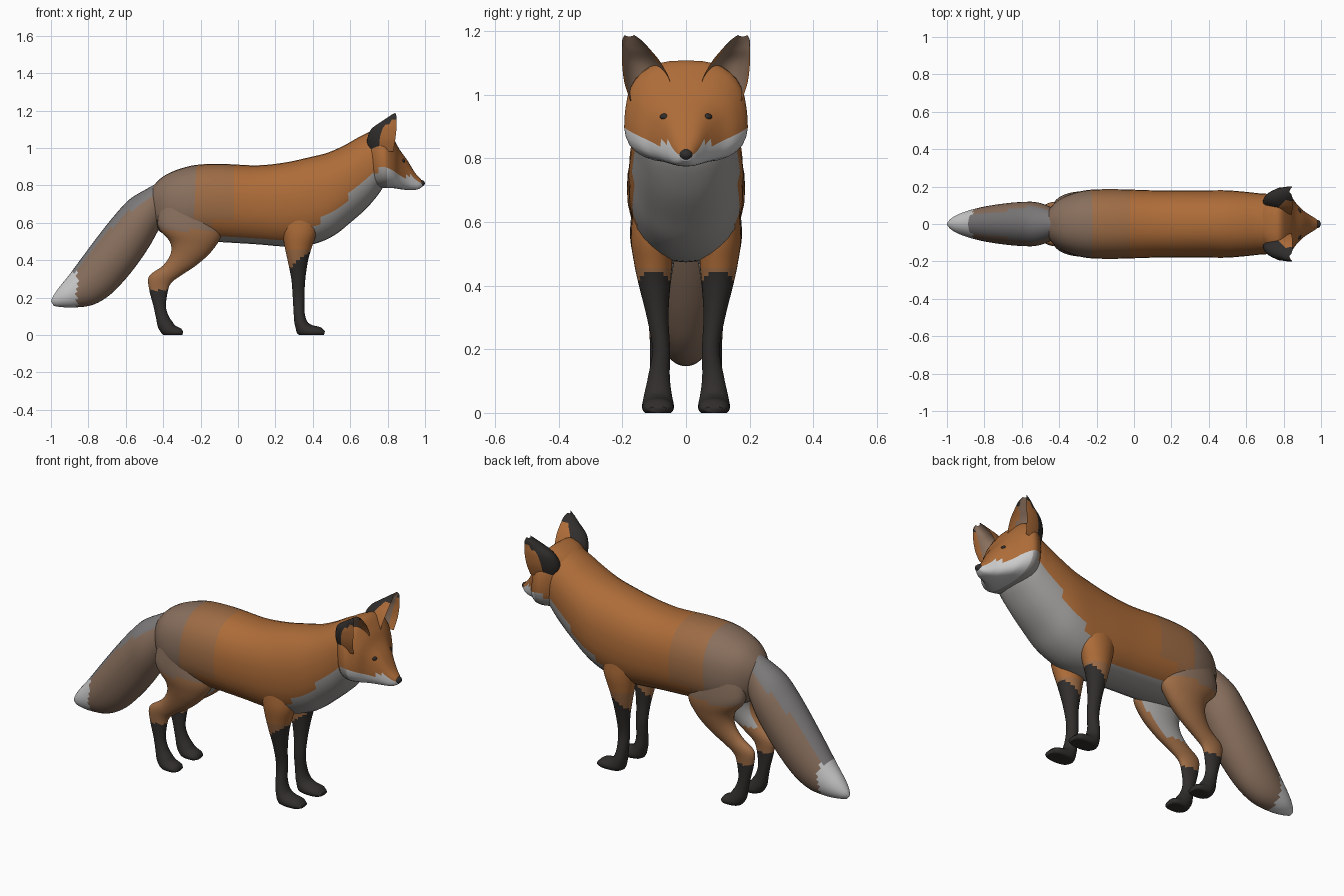
import bpy, bmesh, math
from mathutils import Vector

if "Cube" in bpy.data.objects:
    bpy.data.objects.remove(bpy.data.objects["Cube"])

COLOURS = {
    "orange": (0.42, 0.15, 0.04), "rust": (0.34, 0.15, 0.06), "brown": (0.25, 0.16, 0.11),
    "pale": (0.36, 0.35, 0.34), "white": (0.55, 0.54, 0.53), "grey": (0.20, 0.19, 0.19),
    "black": (0.03, 0.027, 0.025),
}
MATS = {}
for key, rgb in COLOURS.items():
    MATS[key] = bpy.data.materials.new("fur_" + key)
    MATS[key].diffuse_color = (*rgb, 1)
KEYS = list(COLOURS)


def finish(bm, name, paint):
    """Colour the faces, make the object and shade it smooth."""
    bmesh.ops.recalc_face_normals(bm, faces=bm.faces)
    bm.normal_update()
    for f in bm.faces:
        f.material_index = KEYS.index(paint(f.calc_center_median(), f.normal))
    mesh = bpy.data.meshes.new(name)
    bm.to_mesh(mesh)
    bm.free()
    for key in KEYS:
        mesh.materials.append(MATS[key])
    ob = bpy.data.objects.new(name, mesh)
    bpy.context.collection.objects.link(ob)
    bpy.ops.object.select_all(action="DESELECT")
    ob.select_set(True)
    bpy.context.view_layer.objects.active = ob
    bpy.ops.object.shade_smooth_by_angle(angle=math.radians(60))
    return ob


def spline(rows, steps=5):
    """Catmull-Rom interpolation of section rows."""
    ext = [rows[0]] + rows + [rows[-1]]
    out = []
    for p0, p1, p2, p3 in zip(ext, ext[1:], ext[2:], ext[3:]):
        for i in range(steps):
            t = i / steps
            out.append([0.5 * (2 * b + (c - a) * t + (2 * a - 5 * b + 4 * c - d) * t * t
                               + (3 * b - a - 3 * c + d) * t ** 3)
                        for a, b, c, d in zip(p0, p1, p2, p3)])
    return out + [list(rows[-1])]


def round_section(power=1.0, bias=0.0):
    def shape(t):
        c, s = math.cos(t), math.sin(t)
        v = math.copysign(abs(s) ** power, s)
        return math.copysign(abs(c) ** power, c) * (1 - bias * v), v
    return shape


def cup_section(t):
    s = math.sin(t)
    return math.cos(t), 1 - (1.25 * s if s > 0 else -2 * s)


def loft(name, rows, paint, shape=round_section(), side=1, ring=32):
    """Each row: edge point (x, z), opposite edge point (x, z), half width, y centre."""
    bm = bmesh.new()
    loops = []
    for ax, az, bx, bz, w, yc in spline(rows):
        loop = []
        for k in range(ring):
            u, v = shape(2 * math.pi * k / ring)
            h = (1 + v) / 2
            loop.append(bm.verts.new((bx + (ax - bx) * h, side * (yc + w * u),
                                      max(0, bz + (az - bz) * h))))
        loops.append(loop)
    for a, b in zip(loops, loops[1:]):
        for k in range(ring):
            j = (k + 1) % ring
            bm.faces.new((a[k], a[j], b[j], b[k]))
    bm.faces.new(loops[0])
    bm.faces.new(loops[-1])
    return finish(bm, name, paint)


def ball(name, loc, size, key):
    bm = bmesh.new()
    bmesh.ops.create_uvsphere(bm, u_segments=20, v_segments=12, radius=1)
    for v in bm.verts:
        v.co = Vector([p + q * s for p, q, s in zip(loc, v.co, size)])
    return finish(bm, name, lambda c, n: key)


# Torso and neck
def paint_body(c, n):
    if c.x > 0.40 and c.z < 0.60 + (c.x - 0.40) * 0.85 - 0.5 * max(0, abs(c.y) - 0.12):
        return "pale"
    if n.z < -0.75:
        return "pale"
    if c.x < -0.22:
        return "brown"
    return "rust" if c.x < 0.0 and c.z > 0.6 else "orange"


loft("body", [
    (-.475, .75, -.46, .64, .045, 0), (-.45, .80, -.43, .565, .095, 0),
    (-.38, .86, -.37, .53, .145, 0), (-.25, .905, -.27, .505, .18, 0),
    (-.10, .915, -.10, .497, .186, 0), (.10, .907, .10, .485, .18, 0),
    (.25, .922, .26, .473, .18, 0), (.38, .95, .40, .485, .18, 0),
    (.48, .975, .51, .53, .18, 0), (.57, 1.015, .60, .60, .173, 0),
    (.65, 1.06, .69, .68, .164, 0), (.72, 1.09, .76, .765, .155, 0),
    (.76, 1.08, .79, .82, .11, 0)], paint_body, round_section(0.88))


# Head and muzzle
def paint_head(c, n):
    if c.z < 0.80 + 0.45 * abs(c.y) or (c.x > .86 and n.z < 0.1 and c.z < .85):
        return "white" if c.x > .8 else "pale"
    return "orange"


loft("head", [
    (.66, 1.06, .70, .78, .11, 0), (.72, 1.095, .75, .785, .172, 0),
    (.78, 1.105, .79, .785, .192, 0), (.83, 1.05, .83, .785, .162, 0),
    (.865, .99, .865, .78, .112, 0), (.905, .935, .905, .775, .072, 0),
    (.945, .87, .94, .775, .047, 0), (.975, .835, .965, .78, .03, 0),
    (.992, .818, .985, .792, .014, 0)], paint_head, round_section(0.74, 0.09))
ball("nose", (.98, 0, .812), (.019, .021, .017), "black")

# Bushy tail
def paint_tail(c, n):
    if c.x < -.86 and c.z < .34:
        return "white"
    return "grey" if n.z > 0.45 else "brown"


loft("tail", [
    (-.40, .83, -.38, .62, .06, 0), (-.49, .78, -.425, .56, .095, 0),
    (-.58, .725, -.47, .48, .117, 0), (-.66, .64, -.53, .39, .118, 0),
    (-.74, .54, -.605, .295, .112, 0), (-.83, .42, -.69, .21, .10, 0),
    (-.90, .325, -.78, .16, .083, 0), (-.96, .25, -.88, .147, .058, 0),
    (-.99, .205, -.95, .15, .032, 0), (-1.0, .18, -.985, .156, .01, 0)], paint_tail)

# Legs, ears and eyes, mirrored across the body
FRONT_LEG = [
    (.43, .66, .21, .66, .055, .11), (.42, .55, .235, .55, .065, .108),
    (.395, .47, .25, .47, .06, .103), (.375, .40, .265, .40, .049, .099),
    (.36, .30, .285, .30, .034, .089), (.355, .20, .293, .20, .028, .078),
    (.356, .12, .298, .11, .034, .085), (.372, .07, .305, .05, .043, .088),
    (.40, .052, .33, -.005, .05, .088), (.44, .042, .42, -.012, .047, .088),
    (.465, .02, .46, 0, .03, .088)]
HIND_LEG = [
    (-.14, .70, -.40, .74, .07, .09), (-.09, .55, -.43, .59, .076, .10),
    (-.135, .455, -.365, .50, .063, .10), (-.22, .375, -.36, .435, .048, .096),
    (-.31, .315, -.40, .372, .036, .09), (-.36, .275, -.475, .315, .031, .088),
    (-.378, .22, -.475, .245, .027, .087), (-.385, .15, -.452, .155, .027, .086),
    (-.37, .10, -.438, .09, .032, .087), (-.35, .07, -.425, .035, .041, .088),
    (-.335, .05, -.39, -.005, .047, .088), (-.305, .035, -.325, -.01, .043, .088),
    (-.293, .018, -.297, 0, .028, .088)]
EAR = [
    (.83, .98, .70, .98, .06, .115), (.84, 1.04, .69, 1.04, .072, .122),
    (.847, 1.10, .712, 1.10, .061, .14), (.848, 1.14, .765, 1.14, .045, .156),
    (.847, 1.17, .80, 1.163, .031, .17), (.84, 1.188, .825, 1.18, .014, .178)]


def paint_front_leg(c, n):
    if c.z < 0.40 + 0.05 * n.x:
        return "black"
    return "rust" if c.z < .46 else "orange"


def paint_hind_leg(c, n):
    if c.z < 0.24:
        return "black"
    if c.z > 0.56:
        return "brown"
    return "pale" if abs(c.y) < 0.07 and c.z > .36 else "rust"


def paint_ear(c, n):
    return "brown" if n.x > 0.3 else ("black" if n.x < -0.25 or c.z > 1.15 else "orange")


for side, label in ((1, "left_"), (-1, "right_")):
    loft(label + "front_leg", FRONT_LEG, paint_front_leg, side=side)
    loft(label + "hind_leg", HIND_LEG, paint_hind_leg, side=side)
    loft(label + "ear", EAR, paint_ear, cup_section, side)
    ball(label + "eye", (.88, side * .066, .93), (.014, .016, .011), "black")

for m in bpy.data.materials:
    if m.users and not m.is_grease_pencil:
        m.use_nodes = True
        m.node_tree.nodes["Principled BSDF"].inputs["Base Color"].default_value = m.diffuse_color
